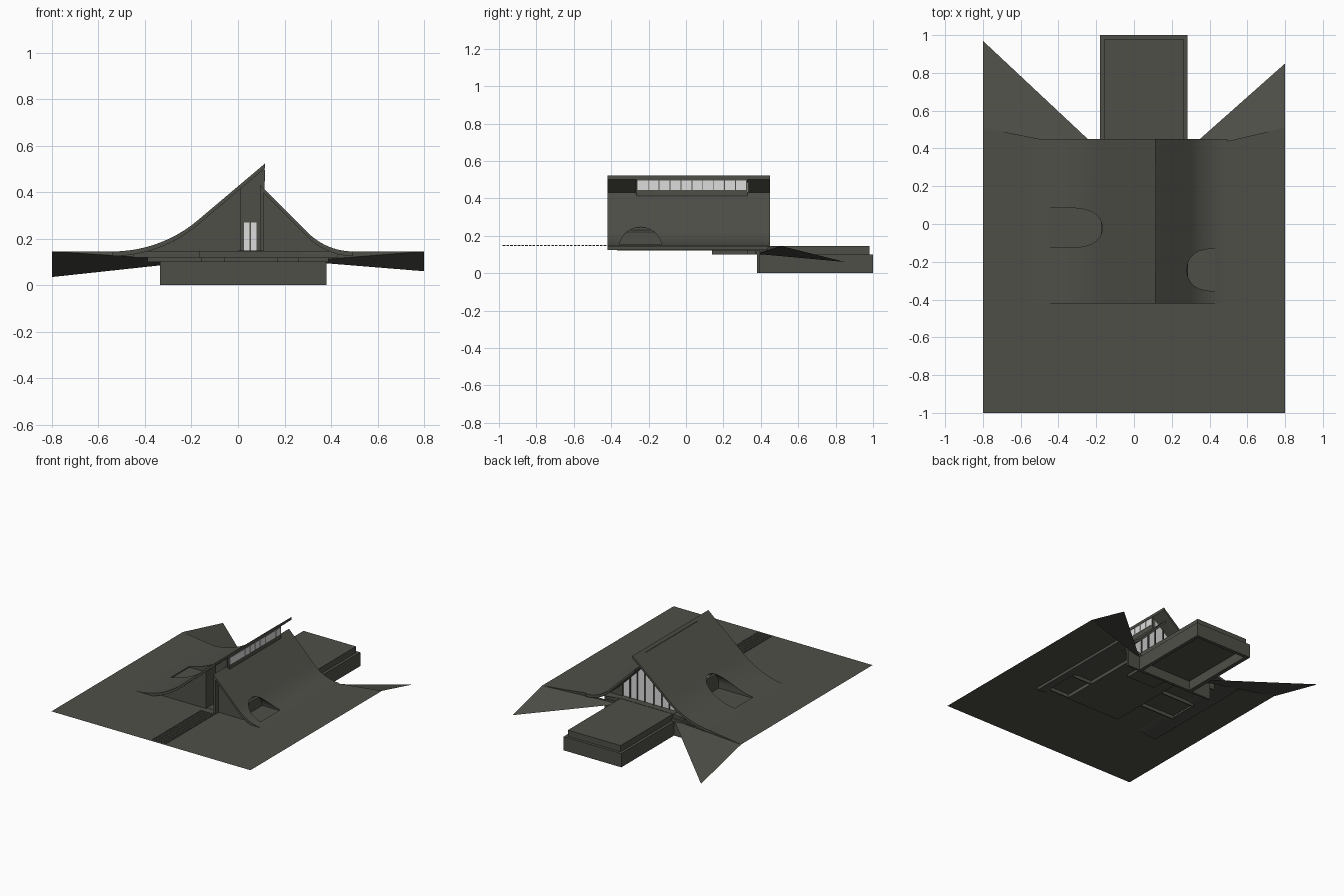
import bpy, bmesh, math
from mathutils import Vector

if "Cube" in bpy.data.objects:
    bpy.data.objects.remove(bpy.data.objects["Cube"])

G = 0.145   # ground level
T = 0.02    # vertical roof thickness


def material(name, rgb):
    m = bpy.data.materials.new(name)
    m.diffuse_color = (*rgb, 1)
    m.use_nodes = True
    m.node_tree.nodes["Principled BSDF"].inputs["Base Color"].default_value = m.diffuse_color
    return m


DARK = material("dark olive grey", (0.078, 0.078, 0.066))
GLASS = material("pale glass", (0.72, 0.72, 0.72))


def finish(name, bm, mat):
    bmesh.ops.recalc_face_normals(bm, faces=bm.faces)
    me = bpy.data.meshes.new(name)
    bm.to_mesh(me)
    bm.free()
    ob = bpy.data.objects.new(name, me)
    bpy.context.collection.objects.link(ob)
    me.materials.append(mat)
    return ob


def prism(name, pts, a, b, axis="y", mat=DARK):
    """Extrude a profile: axis y takes (x, z) points, axis x takes (y, z) points."""
    bm = bmesh.new()
    put = (lambda u, v: (u, a, v)) if axis == "y" else (lambda u, v: (a, u, v))
    step = Vector((0, b - a, 0) if axis == "y" else (b - a, 0, 0))
    f = bm.faces.new([bm.verts.new(put(u, v)) for u, v in pts])
    new = bmesh.ops.extrude_face_region(bm, geom=[f])["geom"]
    bmesh.ops.translate(bm, vec=step, verts=[g for g in new if isinstance(g, bmesh.types.BMVert)])
    return finish(name, bm, mat)


def box(name, x, y, z, mat=DARK):
    return prism(name, [(x[0], z[0]), (x[1], z[0]), (x[1], z[1]), (x[0], z[1])], y[0], y[1], "y", mat)


def boolean(ob, cutter, op, keep=False):
    mod = ob.modifiers.new("cut", "BOOLEAN")
    mod.operation, mod.object, mod.solver = op, cutter, "EXACT"
    bpy.context.view_layer.objects.active = ob
    bpy.ops.object.modifier_apply(modifier=mod.name)
    if not keep:
        bpy.data.objects.remove(cutter)


def smooth(ob):
    bpy.ops.object.select_all(action="DESELECT")
    ob.select_set(True)
    bpy.context.view_layer.objects.active = ob
    bpy.ops.object.shade_smooth_by_angle(angle=math.radians(25))


# roof heights: a circular sweep out of the ground, then a straight slope
def sweep(d, r, deg):
    a = math.radians(deg)
    if d <= 0:
        return G
    if d < r * math.sin(a):
        return G + r - math.sqrt(r * r - d * d)
    return G + r * (1 - math.cos(a)) + (d - r * math.sin(a)) * math.tan(a)


def left_z(x):
    return sweep(x + 0.54, 0.57, 40.2)


def right_z(x):
    return sweep(0.495 - x, 0.275, 45)


def curve(fn, x0, x1, drop=0.0, n=28):
    xs = [x0 + (x1 - x0) * i / n for i in range(n + 1)]
    return [(x, fn(x) - drop) for x in xs]


def slab(fn, x0, x1):
    return curve(fn, x0, x1) + curve(fn, x1, x0, T)


def infill(name, fn, x0, x1, y, mat=DARK, t=0.015, base=G):
    """Wall or pane from the floor up to the underside of the roof."""
    return prism(name, [(x1, base), (x0, base)] + curve(fn, x0, x1, T, 12), y, y + t, "y", mat)


def arch(yc, r, spring, base):
    arc = [(yc + r * math.cos(math.pi * i / 24), spring + r * math.sin(math.pi * i / 24)) for i in range(25)]
    return [(yc + r, base)] + arc + [(yc - r, base)] if spring - base > 0.001 else arc


# ground sheet with the two falling banks at the back
bm = bmesh.new()
outline = [(-.8, -1), (.8, -1), (.8, .51), (.5, .44), (.27, .38), (-.17, .38), (-.5, .45), (-.8, .51)]
bm.faces.new([bm.verts.new((x, y, G)) for x, y in outline])
finish("ground", bm, DARK)
banks = {"left_bank": [(-.8, .51, G), (-.8, .97, .035), (-.17, .38, .103), (-.5, .45, G)],
         "right_bank": [(.8, .51, G), (.8, .85, .06), (.27, .38, .103), (.5, .44, G)]}
for name, (a, tip, c, b) in banks.items():
    bm = bmesh.new()
    va, vt, vc, vb = [bm.verts.new(p) for p in (a, tip, c, b)]
    bm.faces.new((va, vt, vc))
    bm.faces.new((va, vc, vb))
    finish(name, bm, DARK)

# two roof slopes with arched dormer cuts
roofs = [("left_roof", left_z, -.54, .115, -.02, .105, .178, (-.45, -.10), -.13),
         ("right_roof", right_z, .495, .095, -.243, .115, .131, (.20, .43), .25)]
for name, fn, x0, x1, yc, r, spring, span, back in roofs:
    roof = prism(name, slab(fn, x0, x1), -.42, .45)
    boolean(roof, prism("cutter", arch(yc, r, spring, .11), *span, "x"), "DIFFERENCE")
    smooth(roof)
    # vault lining, trimmed to the underside of the roof
    far = span[0] if x0 < 0 else span[1]
    lining = prism(name + "_dormer_vault", arch(yc, r + .008, spring, .12), back, far, "x")
    boolean(lining, prism("cutter", arch(yc, r, spring, .10), min(back, far) - .1, max(back, far) + .1, "x"),
            "DIFFERENCE")
    under = [(x0, .05), (x1, .05)] + curve(fn, x1, x0, .004)
    boolean(lining, prism("cutter", under, -.42, .45), "INTERSECT")
    smooth(lining)
    # dormer end wall with a two-pane window
    s = -1 if x0 < 0 else 1
    prism(name + "_dormer_wall", arch(yc, r + .004, spring, .12), back - s * .01, back, "x")
    for i, (p, q) in enumerate([(-.082, -.022), (-.017, .035)]):
        top = spring + r * .78
        low = top - (.03 if i == 0 else 0)
        prism(name + "_dormer_glass", [(yc + p, .15), (yc + q, .15), (yc + q, top), (yc + p, low)],
              back + s * .001, back + s * .005, "x", GLASS)

# clerestory band under the overhanging ridge
box("clerestory_wall", (.094, .114), (-.265, .33), (.40, .506))
for i in range(10):
    y = -.258 + i * .0583
    box("clerestory_glass", (.1141, .117), (y, y + .054), (.445, .495), GLASS)

# front gable walls, entrance recess and door glass
infill("front_wall_left", left_z, -.42, .01, -.38)
infill("front_wall_right", right_z, .095, .42, -.38)
infill("entrance_back_wall", left_z, -.02, .1, -.27)
infill("entrance_left_fin", left_z, 0, .01, -.38, t=.11)
infill("entrance_right_fin", right_z, .095, .11, -.415, t=.145)
for x in (.025, .055):
    box("door_glass", (x, x + .025), (-.275, -.271), (.15, .27), GLASS)

# side walls and back gable
infill("inner_wall_left", left_z, -.175, -.165, -.37, t=.70)
infill("inner_wall_right", right_z, .275, .285, -.37, t=.70)
infill("back_wall_left", left_z, -.42, -.165, .325)
infill("back_wall_right", right_z, .275, .42, .325)

# back gable glazing: panes between slim mullions
edges = [-.165, -.10, -.04, .025, .095, .155, .215, .275]
for a, b in zip(edges, edges[1:]):
    fn = left_z if b < .1 else right_z
    infill("back_glass", fn, a, b, .327, GLASS, .006)
for x in edges:
    fn = left_z if x < .09 else right_z
    infill("back_mullion", fn, x - .004, x + .004, .32, t=.02)

# floor, pit and retaining wall below the house
box("floor", (-.165, .275), (-.37, .38), (.12, G + .002))
box("floor_pit", (-.06, .17), (.14, .33), (.10, .12))
box("retaining_beam", (-.39, .39), (.37, .38), (.10, G))
for x in ((-.335, -.15), (.26, .38)):
    box("retaining_wall", x, (.38, .395), (0, .12))

# back terrace: hollow lower tray and inset upper slab
tray = box("terrace_base", (-.18, .283), (.38, 1), (0, .10))
boolean(tray, box("cutter", (-.15, .258), (.40, .975), (-.1, .07)), "DIFFERENCE")
box("terrace_top", (-.16, .263), (.33, .98), (.10, G))

# slatted entrance path
for i in range(28):
    y = -.98 + i * .02
    box("path_slat", (0, .11), (y, y + .014), (G, G + .005))
